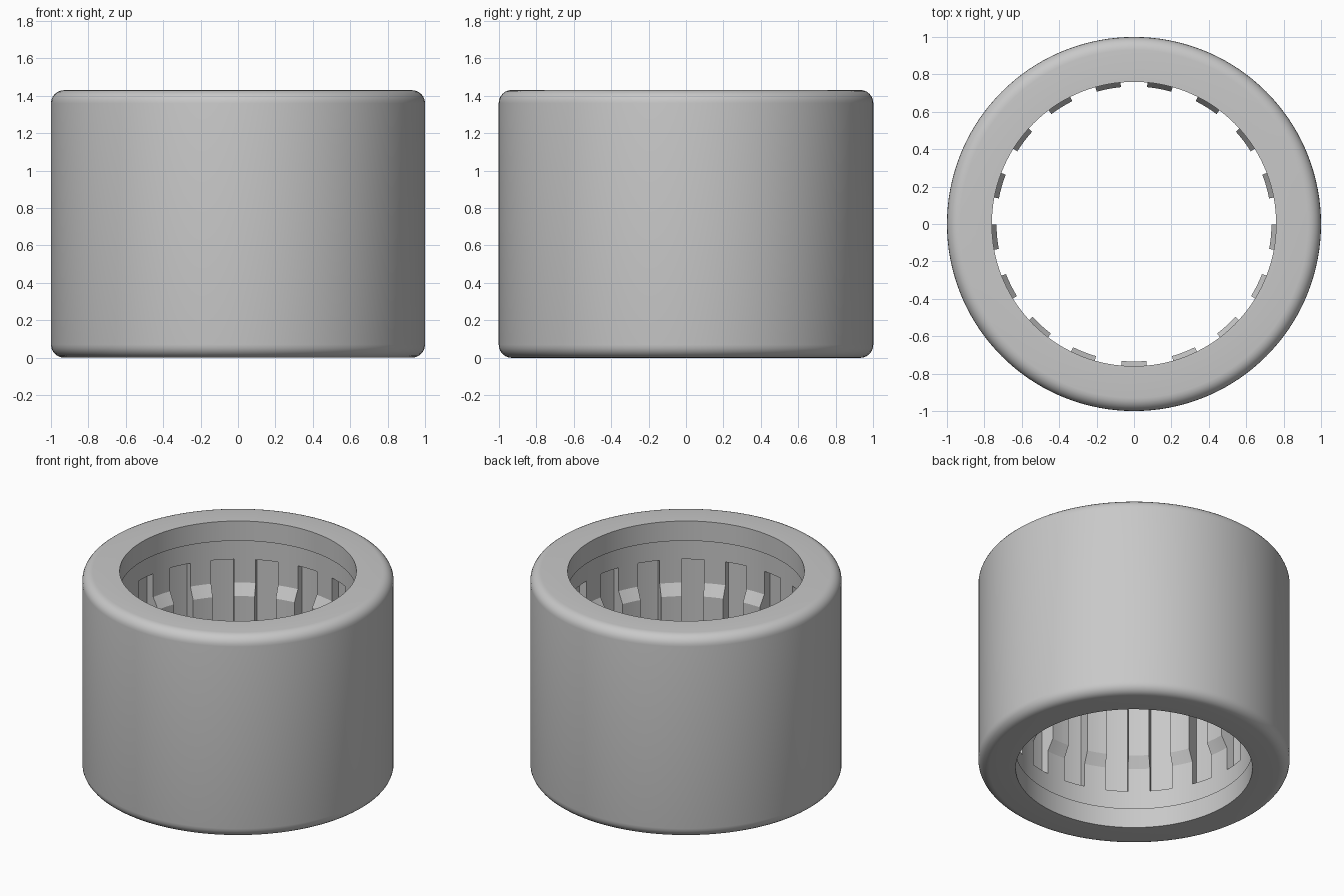
import bpy, bmesh, math
from mathutils import Matrix

cube = bpy.data.objects.get("Cube")
if cube:
    bpy.data.objects.remove(cube, do_unlink=True)

HEIGHT, OUTER, FILLET = 1.43, 1.0, 0.07
BARS, BAR_ANGLE = 17, math.radians(10.3)

steel = bpy.data.materials.new("steel grey")
steel.use_nodes = True
GREY = (0.58, 0.58, 0.58, 1)
steel.diffuse_color = GREY
steel.node_tree.nodes["Principled BSDF"].inputs["Base Color"].default_value = GREY


def finish(name, bm):
    """Turn a bmesh into a smooth, sharp-edged steel object."""
    bmesh.ops.recalc_face_normals(bm, faces=bm.faces)
    mesh = bpy.data.meshes.new(name)
    bm.to_mesh(mesh)
    bm.free()
    mesh.materials.append(steel)
    obj = bpy.data.objects.new(name, mesh)
    bpy.context.collection.objects.link(obj)
    bpy.ops.object.select_all(action="DESELECT")
    obj.select_set(True)
    bpy.context.view_layer.objects.active = obj
    bpy.ops.object.shade_smooth_by_angle(angle=math.radians(30))


def mirrored(upper):
    """Close an upper half section with its reflection at mid height."""
    return upper + [(r, HEIGHT - z) for r, z in reversed(upper)]


# Shell: rounded outside, thick lip, cage rim and window floor inside
fillet = [(OUTER - FILLET + FILLET * math.cos(a), HEIGHT - FILLET + FILLET * math.sin(a))
          for a in (math.radians(15 * i) for i in range(7))]
bore = [(0.76, HEIGHT), (0.76, 1.29), (0.78, 1.29), (0.78, 1.15), (0.835, 1.15)]
bm = bmesh.new()
verts = [bm.verts.new((r, 0, z)) for r, z in mirrored(fillet + bore)]
edges = [bm.edges.new((a, b)) for a, b in zip(verts, verts[1:] + verts[:1])]
bmesh.ops.spin(bm, geom=verts + edges, axis=(0, 0, 1), cent=(0, 0, 0),
               angle=math.tau, steps=BARS * 8, use_merge=True)
bmesh.ops.remove_doubles(bm, verts=bm.verts, dist=1e-5)
finish("shell", bm)

# Cage bars: stepped inward over the middle of their length
bar_section = mirrored([(0.86, 1.15), (0.78, 1.15), (0.78, 0.985), (0.735, 0.91)])
bm = bmesh.new()
for i in range(BARS):
    turn = Matrix.Rotation(math.tau * i / BARS - math.pi / 2 - BAR_ANGLE / 2, 3, "Z")
    side = bm.faces.new([bm.verts.new(turn @ Matrix.Identity(3).col[0] * r
                                      + Matrix.Identity(3).col[2] * z)
                         for r, z in bar_section])
    bmesh.ops.spin(bm, geom=[side], axis=(0, 0, 1), cent=(0, 0, 0),
                   angle=BAR_ANGLE, steps=4)
    # Close the starting side when the sweep has moved its face away
    first = [e for e in bm.edges if e.is_boundary]
    if first:
        bmesh.ops.holes_fill(bm, edges=first)
finish("cage_bars", bm)
